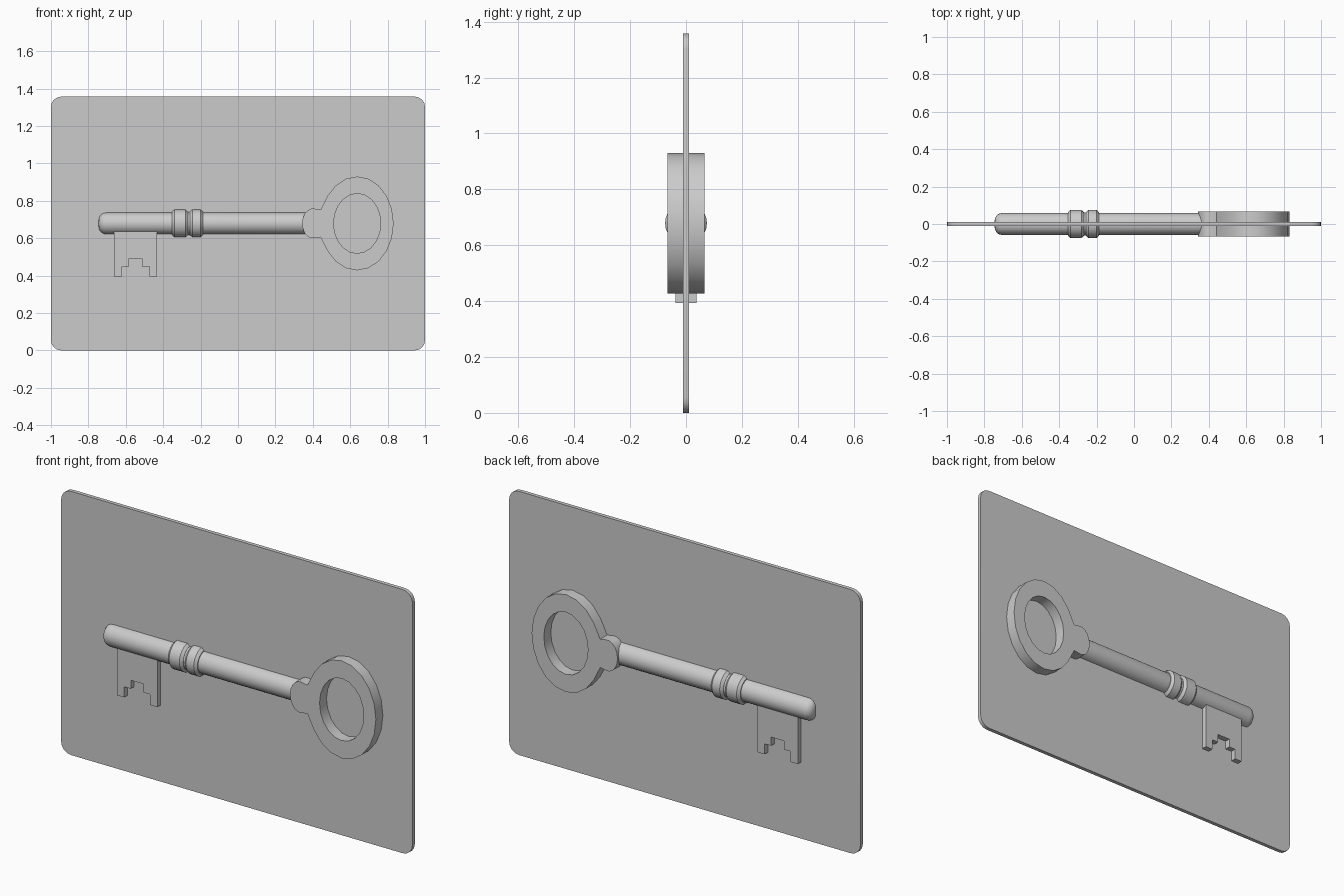
import bpy, bmesh
from math import sin, cos, pi, radians

if "Cube" in bpy.data.objects:
    bpy.data.objects.remove(bpy.data.objects["Cube"])

CZ = 0.679  # height of the key axis


def finish(obj, angle=30):
    bpy.ops.object.select_all(action='DESELECT')
    obj.select_set(True)
    bpy.context.view_layer.objects.active = obj
    bpy.ops.object.shade_smooth_by_angle(angle=radians(angle))


def slab(name, loops, half):
    """Extrude closed x/z outlines (later loops are holes) along y."""
    cu = bpy.data.curves.new(name + "_outline", 'CURVE')
    cu.dimensions = '2D'
    cu.fill_mode = 'BOTH'
    cu.extrude = half
    for pts in loops:
        s = cu.splines.new('POLY')
        s.points.add(len(pts) - 1)
        for p, (x, z) in zip(s.points, pts):
            p.co = (x, z, 0, 1)
        s.use_cyclic_u = True
    tmp = bpy.data.objects.new(name + "_outline", cu)
    bpy.context.collection.objects.link(tmp)
    bpy.context.view_layer.update()
    me = bpy.data.meshes.new_from_object(tmp)
    bpy.data.objects.remove(tmp)
    bm = bmesh.new()
    bm.from_mesh(me)
    for v in bm.verts:
        v.co = (v.co.x, -v.co.z, v.co.y)
    bmesh.ops.remove_doubles(bm, verts=bm.verts, dist=1e-5)
    bmesh.ops.recalc_face_normals(bm, faces=bm.faces)
    bm.to_mesh(me)
    bm.free()
    me.name = name
    obj = bpy.data.objects.new(name, me)
    bpy.context.collection.objects.link(obj)
    finish(obj)
    return obj


def lathe_x(name, profile, sides=24):
    """Revolve (x, radius) points around the key axis."""
    bm = bmesh.new()
    rings = [[bm.verts.new((x, r * cos(2 * pi * i / sides), CZ + r * sin(2 * pi * i / sides)))
              for i in range(sides)] for x, r in profile]
    for a, b in zip(rings, rings[1:]):
        for i in range(sides):
            j = (i + 1) % sides
            bm.faces.new((a[i], a[j], b[j], b[i]))
    bm.faces.new(rings[0])
    bm.faces.new(rings[-1])
    bmesh.ops.recalc_face_normals(bm, faces=bm.faces)
    me = bpy.data.meshes.new(name)
    bm.to_mesh(me)
    bm.free()
    obj = bpy.data.objects.new(name, me)
    bpy.context.collection.objects.link(obj)
    finish(obj)
    return obj


def arc(cx, cz, rx, rz, a0, a1, n):
    return [(cx + rx * cos(radians(a0 + (a1 - a0) * i / n)),
             cz + rz * sin(radians(a0 + (a1 - a0) * i / n))) for i in range(n + 1)]


# backing plate with rounded corners
R, H = 0.055, 1.357
plate = []
for cx, cz, a in ((1 - R, H - R, 0), (R - 1, H - R, 90), (R - 1, R, 180), (1 - R, R, 270)):
    plate += arc(cx, cz, R, R, a, a + 90, 4)
slab("plate", [plate], 0.01)

# bow: oval ring with a rounded shoulder where the shaft enters
BX = 0.637
outer = arc(BX, CZ, 0.195, 0.251, -144, 144, 16)
outer += [(0.442, CZ + 0.073)]
outer += arc(0.4, CZ, 0.057, 0.08, 80, 280, 10)
outer += [(0.442, CZ - 0.073)]
hole = arc(BX, CZ, 0.126, 0.16, 0, 342, 19)
slab("bow", [outer, hole], 0.067)

# round shaft with a softened tip
tip = [(-0.705 - 0.04 * cos(radians(a)), 0.0185 + 0.04 * sin(radians(a))) for a in range(0, 91, 18)]
lathe_x("shaft", tip + [(0.39, 0.0585)])

# two bevelled collars and the neck between them
for name, x0, x1 in (("collar_wide", -0.353, -0.268), ("collar_narrow", -0.257, -0.187)):
    b = 0.013
    lathe_x(name, [(x0, 0.05), (x0, 0.063), (x0 + b, 0.075), (x1 - b, 0.075), (x1, 0.063), (x1, 0.05)])
lathe_x("collar_neck", [(-0.28, 0.062), (-0.24, 0.062)])

# bit: notched tooth hanging from the shaft
half = [(0.115, 0.66), (0.115, 0.394), (0.0735, 0.394), (0.0735, 0.448), (0.036, 0.448), (0.036, 0.492)]
MX = -0.548
slab("bit", [[(MX - x, z) for x, z in half] + [(MX + x, z) for x, z in reversed(half)]], 0.038)
